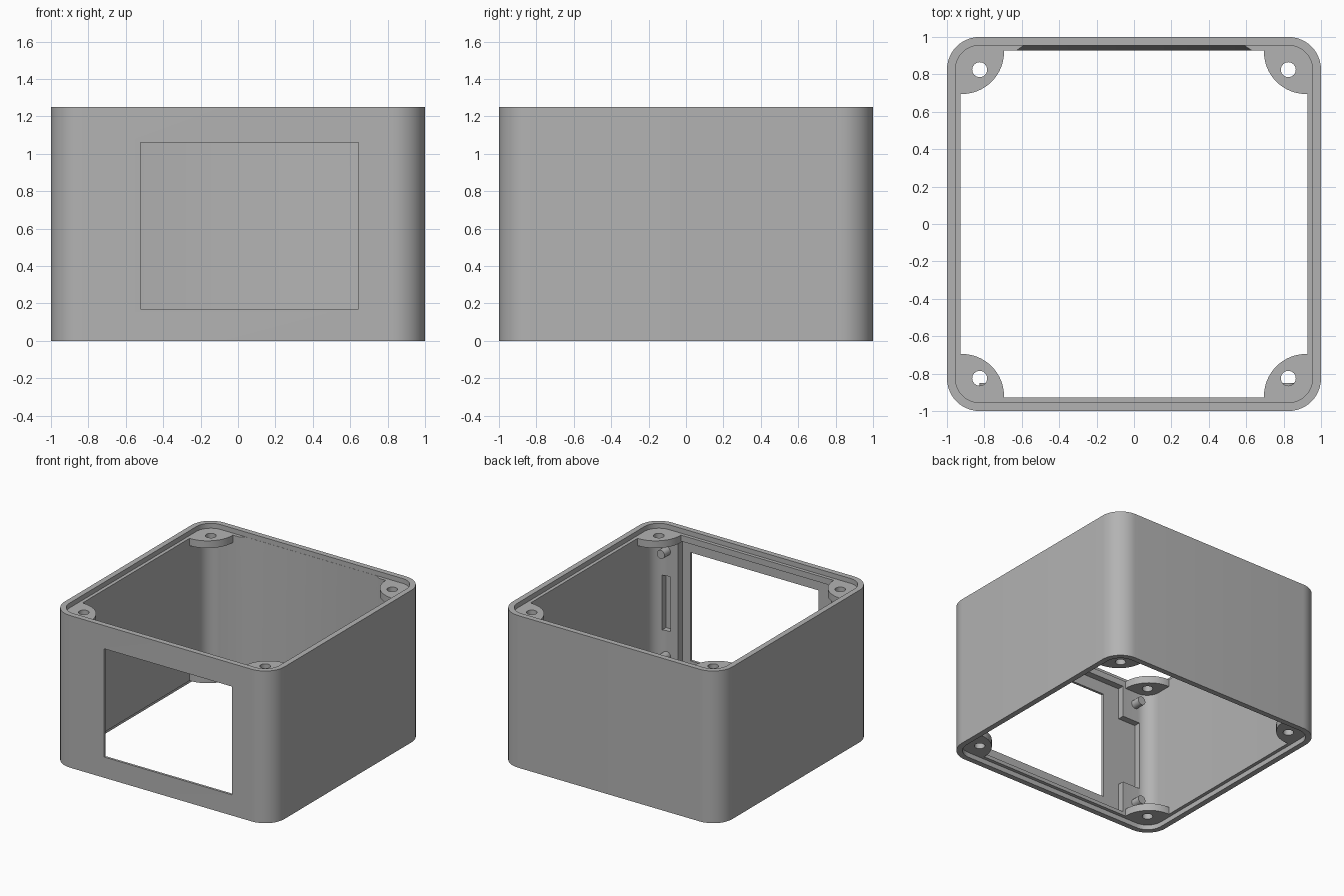
import bpy, bmesh
from math import sin, cos, pi

cube = bpy.data.objects.get("Cube")
if cube:
    bpy.data.objects.remove(cube, do_unlink=True)

HEIGHT, LIP, INNER, STEP = 1.25, 0.04, 0.927, 0.955

grey = bpy.data.materials.new("plain grey")
grey.use_nodes = True
grey.diffuse_color = (0.45, 0.45, 0.45, 1)
grey.node_tree.nodes["Principled BSDF"].inputs["Base Color"].default_value = (0.45, 0.45, 0.45, 1)


def make_object(name, bm):
    bmesh.ops.recalc_face_normals(bm, faces=bm.faces)
    mesh = bpy.data.meshes.new(name)
    bm.to_mesh(mesh)
    bm.free()
    mesh.materials.append(grey)
    obj = bpy.data.objects.new(name, mesh)
    bpy.context.collection.objects.link(obj)
    return obj


def loft(name, rings, closed=False):
    """Skin a list of equal-length point rings, capped or joined end to end."""
    bm = bmesh.new()
    loops = [[bm.verts.new(p) for p in ring] for ring in rings]
    pairs = list(zip(loops, loops[1:]))
    if closed:
        pairs.append((loops[-1], loops[0]))
    else:
        bm.faces.new(loops[0])
        bm.faces.new(loops[-1])
    n = len(loops[0])
    for a, b in pairs:
        for i in range(n):
            j = (i + 1) % n
            bm.faces.new((a[i], a[j], b[j], b[i]))
    return make_object(name, bm)


def arc(cx, cy, r, start, end, steps=12):
    return [(cx + r * cos(start + (end - start) * i / steps),
             cy + r * sin(start + (end - start) * i / steps)) for i in range(steps + 1)]


def rounded_square(half, radius, z):
    c = half - radius
    pts = []
    for k, (sx, sy) in enumerate(((1, 1), (-1, 1), (-1, -1), (1, -1))):
        pts += arc(sx * c, sy * c, radius, k * pi / 2, (k + 1) * pi / 2)
    return [(x, y, z) for x, y in pts]


def prism(name, outline, z0, z1):
    return loft(name, [[(x, y, z) for x, y in outline] for z in (z0, z1)])


def block(name, x0, x1, y0, y1, z0, z1):
    return prism(name, [(x0, y0), (x1, y0), (x1, y1), (x0, y1)], z0, z1)


def cut(target, cutter):
    cutter.hide_render = True
    mod = target.modifiers.new("cut", 'BOOLEAN')
    mod.operation = 'DIFFERENCE'
    mod.solver = 'EXACT'
    mod.object = cutter
    bpy.context.view_layer.objects.active = target
    bpy.ops.object.modifier_apply(modifier=mod.name)
    bpy.data.objects.remove(cutter, do_unlink=True)


def smooth(obj):
    bpy.ops.object.select_all(action='DESELECT')
    obj.select_set(True)
    bpy.context.view_layer.objects.active = obj
    bpy.ops.object.shade_smooth_by_angle(angle=pi / 6)


# Open shell with a stepped lip at top and bottom
profile = [(1, 0.175, 0), (1, 0.175, HEIGHT),
           (STEP, 0.13, HEIGHT), (STEP, 0.13, HEIGHT - LIP),
           (INNER, 0.11, HEIGHT - LIP), (INNER, 0.11, LIP),
           (STEP, 0.13, LIP), (STEP, 0.13, 0)]
shell = loft("shell", [rounded_square(*p) for p in profile], closed=True)

# Display window, the recess behind it, its side tab and the separate slot
cut(shell, block("recess_cutter", -0.67, 0.72, -0.98, -0.8, 0.07, 1.16))
cut(shell, block("tab_cutter", -0.83, -0.6, -0.98, -0.8, 0.33, 0.9))
cut(shell, block("slot_cutter", 0.79, 0.86, -0.97, -0.8, 0.39, 0.84))
cut(shell, block("window_cutter", -0.52, 0.645, -1.1, -0.8, 0.17, 1.06))

# Shallow sloping relief on the inside of the back wall
wedge = loft("relief_cutter", [
    [(-0.63, INNER - 0.03, z), (0.63, INNER - 0.03, z), (0.63, INNER, z), (0.59, back, z),
     (-0.59, back, z), (-0.63, INNER, z)]
    for z, back in ((LIP + 0.06, INNER + 0.001), (HEIGHT - LIP + 0.01, STEP - 0.001))])
cut(shell, wedge)
smooth(shell)

# Screw bosses in every corner, top and bottom
for level, z0 in (("top", HEIGHT - LIP - 0.06), ("bottom", LIP)):
    for side, sx in (("left", 1), ("right", -1)):
        for end, sy in (("front", -1), ("back", 1)):
            edge = INNER + 0.006
            corner = edge - 0.11
            outline = arc(0.92, 0.92, 0.225, pi, 1.5 * pi, 20)
            outline += [(edge, 0.695)] + arc(corner, corner, 0.11, 0, pi / 2) + [(0.695, edge)]
            boss = prism(f"{level}_{end}_{side}_boss",
                         [(x * sx, y * sy) for x, y in outline], z0, z0 + 0.06)
            hole = arc(0.825 * sx, 0.825 * sy, 0.04, 0, 2 * pi, 24)[:-1]
            cut(boss, prism("hole_cutter", hole, z0 - 0.1, z0 + 0.2))
            smooth(boss)

# Mounting pegs on the inside of the front wall
for side, x in (("left", 0.825), ("right", -0.79)):
    for level, z in (("lower", 0.185), ("upper", 1.045)):
        circle = arc(x, z, 0.035, 0, 2 * pi, 20)[:-1]
        peg = loft(f"{level}_{side}_peg",
                   [[(px, y, pz) for px, pz in circle] for y in (-0.95, -0.85)])
        smooth(peg)
